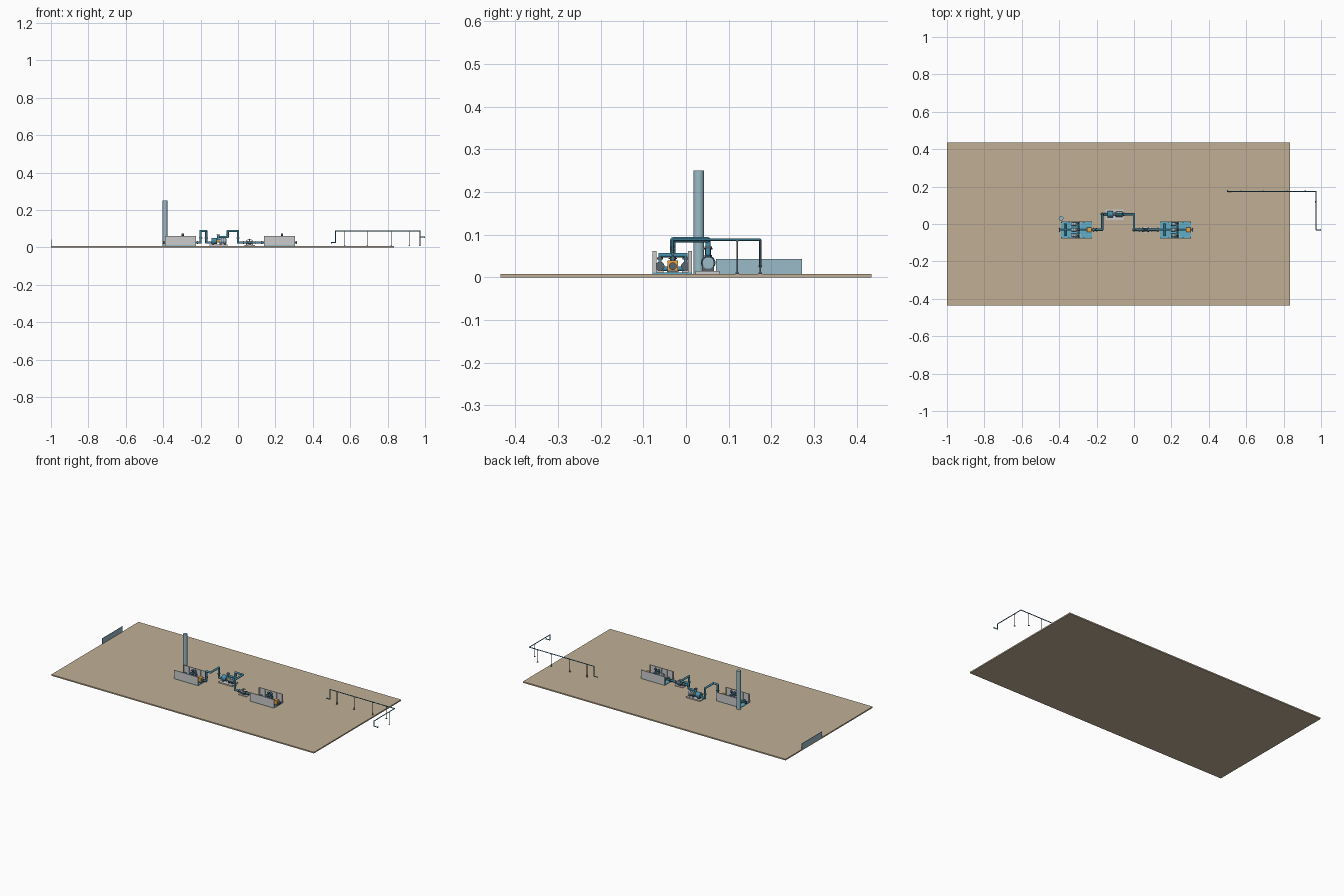
import bpy, math
from mathutils import Vector

if "Cube" in bpy.data.objects:
    bpy.data.objects.remove(bpy.data.objects["Cube"])

def mat(name, r, g, b):
    m = bpy.data.materials.new(name)
    m.diffuse_color = (r, g, b, 1)
    m.use_nodes = True
    m.node_tree.nodes["Principled BSDF"].inputs["Base Color"].default_value = m.diffuse_color
    return m

SAND = mat("sand", .53, .43, .30)
BLUE = mat("pipe_blue", .06, .27, .40)
FLOOR = mat("deck_blue", .12, .42, .58)
PALE = mat("pale_steel", .33, .50, .58)
DARK = mat("dark_steel", .10, .13, .16)
ORANGE = mat("orange", .85, .38, .06)
G = .008  # ground top

def finish(ob, name, m):
    ob.name = name
    if m:
        ob.data.materials.append(m)
    return ob

def box(name, x0, x1, y0, y1, z0, z1, m=None):
    bpy.ops.mesh.primitive_cube_add(size=1, location=((x0+x1)/2, (y0+y1)/2, (z0+z1)/2))
    ob = bpy.context.object
    ob.scale = (x1-x0, y1-y0, z1-z0)
    bpy.ops.object.transform_apply(location=False, rotation=False, scale=True)
    return finish(ob, name, m)

def cyl(name, a, b, r, m=None, sides=20):
    a, b = Vector(a), Vector(b)
    d = b - a
    bpy.ops.mesh.primitive_cylinder_add(vertices=sides, radius=r, depth=d.length, location=(a+b)/2)
    ob = bpy.context.object
    ob.rotation_euler = d.to_track_quat('Z', 'Y').to_euler()
    bpy.ops.object.shade_smooth_by_angle()
    return finish(ob, name, m)

def pipe(name, pts, r, m):
    # straight runs with ball elbows
    for i in range(len(pts)-1):
        cyl(f"{name}_run_{i}", pts[i], pts[i+1], r, m, 16)
    for i, p in enumerate(pts[1:-1]):
        bpy.ops.mesh.primitive_uv_sphere_add(segments=16, ring_count=8, radius=r, location=p)
        bpy.ops.object.shade_smooth()
        finish(bpy.context.object, f"{name}_elbow_{i}", m)

def flange(name, p, axis, r, m=DARK, t=.004):
    d = Vector(axis) * t / 2
    cyl(name, Vector(p)-d, Vector(p)+d, r, m)

# Site ground and boundary panel
box("ground", -1, .835, -.435, .435, 0, G, SAND)
box("boundary_panel", -1, -.997, .07, .272, G, .043, PALE)

# Stack
cyl("stack", (-.39, .03, G), (-.39, .03, .25), .0125, PALE, 32)

# Walled pump stations
def station(tag, x0):
    x1, y0, y1, yc = x0+.167, -.078, .014, -.031
    box(tag+"_deck", x0, x1, y0, y1, G, .011, FLOOR)
    for side, a in (("front", y0), ("back", y1-.004)):
        box(f"{tag}_{side}_wall", x0, x1, a, a+.004, G, .062)
    # wall ribs on the inner faces
    for i in range(5):
        x = x0 + .002 + i*(x1-x0-.008)/4
        box(f"{tag}_front_rib_{i}", x, x+.004, y0+.004, y0+.009, .011, .062)
        box(f"{tag}_back_rib_{i}", x, x+.004, y1-.009, y1-.004, .011, .062)
    # three pumps in a row
    for i, y in enumerate((yc-.030, yc, yc+.030)):
        n = f"{tag}_pump_{i}"
        xm = x0+.08
        box(n+"_plinth", xm-.025, xm+.025, y-.008, y+.008, .011, .016)
        cyl(n+"_motor", (xm-.022, y, .026), (xm+.004, y, .026), .009, PALE)
        for k in range(3):
            flange(f"{n}_fin_{k}", (xm-.018+k*.007, y, .026), (1, 0, 0), .0102, DARK, .002)
        cyl(n+"_casing", (xm+.008, y, .026), (xm+.020, y, .026), .0105, DARK)
        cyl(n+"_shaft", (xm, y, .026), (xm+.012, y, .026), .003)
        cyl(n+"_riser", (xm+.014, y, .026), (xm+.014, y, .052), .004, BLUE)
        flange(n+"_riser_flange", (xm+.014, y, .044), (0, 0, 1), .007)
    # manifold, inlet and outlet line
    cyl(tag+"_manifold", (xm+.014, yc-.034, .052), (xm+.014, yc+.034, .052), .005, BLUE)
    cyl(tag+"_gauge_neck", (xm+.014, yc, .052), (xm+.014, yc, .068), .003, DARK)
    cyl(tag+"_gauge_head", (xm+.010, yc, .068), (xm+.022, yc, .068), .006, DARK)
    cyl(tag+"_suction_header", (x0+.025, yc-.034, .020), (x0+.025, yc+.034, .020), .005, BLUE)
    pipe(tag+"_inlet", [(x0-.007, yc, .026), (xm-.02, yc, .026)], .005, BLUE)
    pipe(tag+"_outlet", [(xm+.02, yc, .026), (x1+.008, yc, .026)], .005, BLUE)
    flange(tag+"_inlet_flange", (x0-.007, yc, .026), (1, 0, 0), .009)
    flange(tag+"_outlet_flange", (x1+.008, yc, .026), (1, 0, 0), .009)
    # orange drive block
    box(tag+"_drive", x1-.027, x1-.004, yc-.012, yc+.012, .016, .040, ORANGE)
    box(tag+"_drive_foot", x1-.029, x1-.002, yc-.014, yc+.014, .011, .016, DARK)

station("left_station", -.391)
station("right_station", .139)

# Connecting pipework
pipe("feed_pipe", [(-.222, -.031, .026), (-.200, -.031, .026), (-.200, -.031, .088),
                   (-.170, -.031, .088), (-.170, .052, .088), (-.170, .052, .026),
                   (-.130, .052, .026)], .006, BLUE)
pipe("delivery_pipe", [(-.100, .052, .055), (-.055, .052, .055), (-.055, .052, .088),
                       (0, .052, .088), (0, -.031, .088), (0, -.031, .026),
                       (.132, -.031, .026)], .006, BLUE)
for i, p in enumerate([(-.200, -.031, .05), (-.170, .052, .05), (-.055, .052, .07), (0, -.031, .05)]):
    flange(f"pipe_flange_{i}", p, (0, 0, 1), .009)
for i, x in enumerate((.03, .095, .125)):
    flange(f"line_flange_{i}", (x, -.031, .026), (1, 0, 0), .009)

# Compressor on its skid
box("compressor_skid", -.152, -.056, .022, .078, G, .015)
for i, x in enumerate((-.138, -.098, -.075)):
    box(f"compressor_saddle_{i}", x, x+.010, .038, .066, .015, .026, DARK)
cyl("compressor_motor", (-.095, .052, .034), (-.062, .052, .034), .014, PALE, 28)
for i in range(4):
    flange(f"compressor_fin_{i}", (-.090+i*.007, .052, .034), (1, 0, 0), .0155, DARK, .002)
cyl("compressor_casing", (-.142, .052, .034), (-.112, .052, .034), .017, BLUE, 28)
flange("compressor_coupling", (-.104, .052, .034), (1, 0, 0), .008, ORANGE, .02)
cyl("compressor_neck", (-.105, .052, .034), (-.105, .052, .066), .007, BLUE)
flange("compressor_cap", (-.105, .052, .067), (0, 0, 1), .010)

# Line valve
box("valve_skid", .035, .090, -.045, -.017, G, .012)
box("valve_foot", .055, .069, -.038, -.024, .012, .022, DARK)
for i, s in enumerate((-1, 1)):
    bpy.ops.mesh.primitive_cone_add(vertices=20, radius1=.012, radius2=.005, depth=.018,
                                    location=(.062+s*.009, -.031, .026), rotation=(0, -s*math.pi/2, 0))
    finish(bpy.context.object, f"valve_body_{i}", DARK)
    bpy.ops.object.shade_smooth_by_angle()
cyl("valve_stem", (.062, -.031, .026), (.062, -.031, .045), .002)
bpy.ops.mesh.primitive_torus_add(major_radius=.009, minor_radius=.0013, major_segments=20,
                                 minor_segments=8, location=(.062, -.031, .044))
finish(bpy.context.object, "valve_handwheel", DARK)
bpy.ops.object.shade_smooth()
cyl("valve_spoke", (.053, -.031, .044), (.071, -.031, .044), .001, DARK, 8)

# Export line on trestles
Y = .174
pipe("export_line", [(.498, Y, .026), (.522, Y, .026), (.522, Y, .088), (.973, Y, .088),
                     (.973, -.031, .088), (.973, -.031, .055), (.998, -.031, .055)], .0025, BLUE)
flange("export_end_flange", (.998, -.031, .055), (1, 0, 0), .004)
flange("export_start_flange", (.500, Y, .026), (1, 0, 0), .004)
for i, (x, y) in enumerate([(.57, Y), (.69, Y), (.82, Y), (.915, Y), (.973, .12)]):
    box(f"trestle_{i}_post", x-.0015, x+.0015, y-.0015, y+.0015, G, .086, DARK)
    box(f"trestle_{i}_foot", x-.004, x+.004, y-.004, y+.004, G, .011, DARK)
    box(f"trestle_{i}_saddle", x-.003, x+.003, y-.003, y+.003, .084, .087, DARK)
